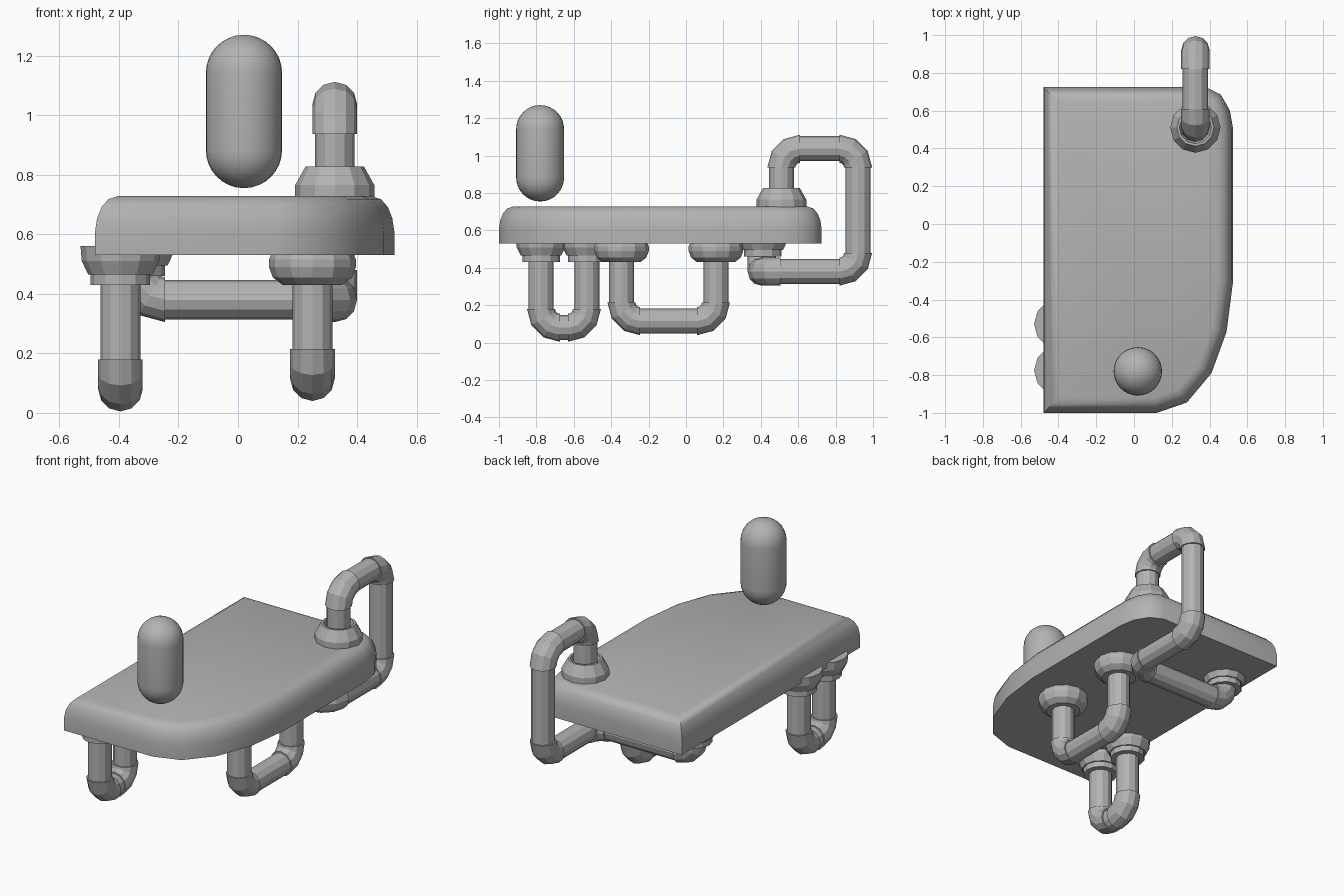
import bpy, bmesh, math
from mathutils import Vector

if "Cube" in bpy.data.objects:
    bpy.data.objects.remove(bpy.data.objects["Cube"])

grey = bpy.data.materials.new("plain grey")
grey.diffuse_color = (0.45, 0.45, 0.45, 1)
grey.use_nodes = True
grey.node_tree.nodes["Principled BSDF"].inputs["Base Color"].default_value = grey.diffuse_color
SIDES, BEND, PIPE_R, ELBOW_R = 12, 0.1, 0.067, 0.075


def loft(name, rings, smooth=None):
    """Skin a list of closed rings and cap both ends."""
    bm = bmesh.new()
    loops = [[bm.verts.new(p) for p in ring] for ring in rings]
    n = len(loops[0])
    for a, b in zip(loops, loops[1:]):
        for i in range(n):
            j = (i + 1) % n
            bm.faces.new((a[i], a[j], b[j], b[i]))
    bm.faces.new(loops[0][::-1])
    bm.faces.new(loops[-1])
    bmesh.ops.recalc_face_normals(bm, faces=bm.faces)
    mesh = bpy.data.meshes.new(name)
    bm.to_mesh(mesh)
    bm.free()
    mesh.materials.append(grey)
    ob = bpy.data.objects.new(name, mesh)
    bpy.context.collection.objects.link(ob)
    if smooth:
        bpy.ops.object.select_all(action='DESELECT')
        ob.select_set(True)
        bpy.context.view_layer.objects.active = ob
        bpy.ops.object.shade_smooth_by_angle(angle=math.radians(smooth))
    return ob


def circle(c, u, v, r, n=SIDES):
    return [c + r * (math.cos(2 * math.pi * i / n) * u + math.sin(2 * math.pi * i / n) * v)
            for i in range(n)]


def lathe(name, x, y, profile, n=SIDES, smooth=None):
    return loft(name, [circle(Vector((x, y, z)), Vector((1, 0, 0)), Vector((0, 1, 0)), r, n)
                       for r, z in profile], smooth)


def pipe(name, points):
    """Straight tubes joined by slightly fatter faceted elbows."""
    pts = [Vector(p) for p in points]
    last = len(pts) - 1
    for k in range(last):
        d = (pts[k + 1] - pts[k]).normalized()
        a = pts[k] + d * (BEND if k else 0)
        b = pts[k + 1] - d * (BEND if k + 1 < last else 0)
        u = Vector((d.y, d.z, d.x))
        loft(f"{name}_tube_{k + 1}", [circle(c, u, d.cross(u), PIPE_R) for c in (a, b)])
    for k in range(1, last):
        d1 = (pts[k] - pts[k - 1]).normalized()
        d2 = (pts[k + 1] - pts[k]).normalized()
        axis = d1.cross(d2)
        centre = pts[k] - d1 * BEND + d2 * BEND
        rings = []
        for s in range(4):
            t = math.radians(30 * s)
            out = -d2 * math.cos(t) + d1 * math.sin(t)
            rings.append(circle(centre + out * BEND, out, axis, ELBOW_R))
        loft(f"{name}_elbow_{k}", rings)


# Slab with a rounded top edge and two curved corners on the right
outline = [Vector(p) for p in [
    (-0.48, -1), (0.12, -1), (0.28, -0.945), (0.41, -0.79), (0.49, -0.57), (0.525, -0.3),
    (0.525, 0.5), (0.508, 0.6), (0.46, 0.685), (0.38, 0.725), (-0.48, 0.725)]]


def inset(d, z):
    ring = []
    for i, p in enumerate(outline):
        e1 = (p - outline[i - 1]).normalized()
        e2 = (outline[(i + 1) % len(outline)] - p).normalized()
        n1, n2 = Vector((-e1.y, e1.x)), Vector((-e2.y, e2.x))
        q = p + (n1 + n2) * (d / (1 + n1.dot(n2)))
        ring.append((q.x, q.y, z))
    return ring


loft("slab", [inset(d, z) for d, z in [
    (0, 0.53), (0, 0.61), (0.007, 0.655), (0.022, 0.692), (0.045, 0.718), (0.08, 0.729)]], 40)

# Floating capsule above the front edge
R = 0.128
arc = [math.radians(a) for a in range(-88, 1, 11)]
bottom = [(R * math.cos(a), 0.755 + R + R * math.sin(a)) for a in arc]
lathe("capsule", 0.02, -0.78, bottom + [(r, 2.025 - z) for r, z in reversed(bottom)], 32, 40)

# Front left U pipe
pipe("left_pipe", [(-0.395, -0.775, 0.56), (-0.395, -0.775, 0.08),
                   (-0.395, -0.53, 0.08), (-0.395, -0.53, 0.56)])
# Middle U pipe
pipe("middle_pipe", [(0.25, -0.345, 0.56), (0.25, -0.345, 0.115),
                     (0.25, 0.16, 0.115), (0.25, 0.16, 0.56)])
# Long pipe from the top, round the back edge and underneath
pipe("back_pipe", [(0.325, 0.51, 0.7), (0.325, 0.51, 1.037), (0.325, 0.92, 1.037),
                   (0.325, 0.92, 0.38), (0.325, 0.405, 0.38), (-0.345, 0.405, 0.38),
                   (-0.345, 0.405, 0.56)])

# Stepped collars under the left side
for i, (x, y, lift) in enumerate([(-0.395, -0.775, 0), (-0.395, -0.53, 0), (-0.345, 0.41, 0.03)]):
    lathe(f"stepped_collar_{i + 1}", x, y, [(r, z + lift) for r, z in [
        (0.134, 0.56), (0.13, 0.51), (0.108, 0.465), (0.1, 0.465), (0.1, 0.43)]])

# Rounded collars on the middle pipe
for i, y in enumerate((-0.345, 0.16)):
    lathe(f"round_collar_{i + 1}", 0.25, y, [
        (0.135, 0.54), (0.146, 0.515), (0.146, 0.49), (0.133, 0.455), (0.1, 0.43)])

# Collar on top of the slab
lathe("top_collar", 0.325, 0.51, [
    (0.133, 0.71), (0.133, 0.765), (0.098, 0.828), (0.085, 0.828), (0.075, 0.80)])
